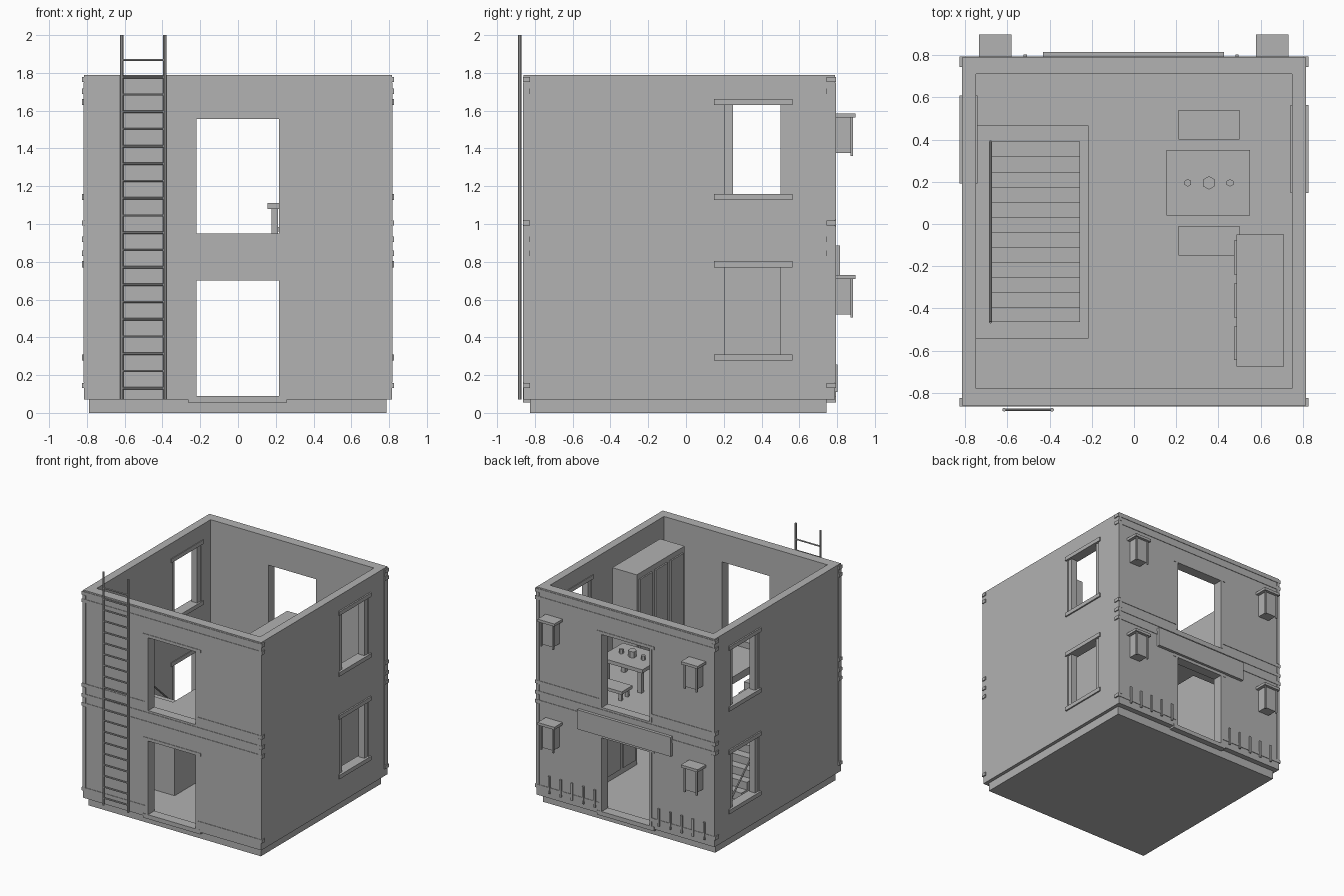
import bpy, bmesh
from mathutils import Matrix, Vector

cube = bpy.data.objects.get("Cube")
if cube:
    bpy.data.objects.remove(cube, do_unlink=True)

grey = bpy.data.materials.new("plain grey")
grey.use_nodes = True
GREY = (0.445, 0.445, 0.445, 1)
grey.diffuse_color = GREY
grey.node_tree.nodes["Principled BSDF"].inputs["Base Color"].default_value = GREY


def finish(name, bm):
    mesh = bpy.data.meshes.new(name)
    bm.to_mesh(mesh)
    bm.free()
    mesh.materials.append(grey)
    obj = bpy.data.objects.new(name, mesh)
    bpy.context.collection.objects.link(obj)
    return obj


def add_box(bm, xs, ys, zs):
    size = [r[1] - r[0] for r in (xs, ys, zs)]
    mid = [(r[1] + r[0]) / 2 for r in (xs, ys, zs)]
    bmesh.ops.create_cube(bm, size=1, matrix=Matrix.Translation(mid) @ Matrix.Diagonal((*size, 1)))


def boxes(name, items):
    bm = bmesh.new()
    for xs, ys, zs in items:
        add_box(bm, xs, ys, zs)
    return finish(name, bm)


def rods(name, items, sides=8):
    bm = bmesh.new()
    for a, b, r in items:
        a, b = Vector(a), Vector(b)
        turn = (b - a).to_track_quat('Z', 'Y').to_matrix().to_4x4()
        bmesh.ops.create_cone(bm, cap_ends=True, segments=sides, radius1=r, radius2=r,
                              depth=(b - a).length, matrix=Matrix.Translation((a + b) / 2) @ turn)
    return finish(name, bm)


# Overall extents
X, FRONT, BACK = 0.815, -0.86, 0.79
IN_X, IN_FRONT, IN_BACK = 0.748, -0.78, 0.71
BOTTOM, TOP, GROUND, UPPER = 0.07, 1.79, 0.085, 0.90
DOOR = (-0.22, 0.217)
STOREYS = [(0.09, 0.70), (0.95, 1.555)]
WINDOWS = [(0.31, 0.77), (1.16, 1.63)]


def wall(name, along, thick, hole, heights, swap):
    """Wall with openings stacked over one another."""
    parts = [((along[0], hole[0]), (BOTTOM, TOP)), ((hole[1], along[1]), (BOTTOM, TOP))]
    levels = [BOTTOM] + [z for h in heights for z in h] + [TOP]
    parts += [(hole, (levels[i], levels[i + 1])) for i in range(0, len(levels), 2)]
    boxes(name, [(thick, a, z) if swap else (a, thick, z) for a, z in parts])


boxes("plinth", [((-0.79, 0.787), (-0.825, 0.745), (0, BOTTOM))])
boxes("ground_floor", [((-IN_X, IN_X), (IN_FRONT, IN_BACK), (BOTTOM, GROUND))])
wall("front_wall", (-X, X), (FRONT, IN_FRONT), DOOR, STOREYS, False)
wall("back_wall", (-X, X), (IN_BACK, BACK), DOOR, STOREYS, False)
for side, name, hole in ((1, "left", (0.165, 0.54)), (-1, "right", (0.21, 0.585))):
    thick = tuple(sorted((side * IN_X, side * X)))
    wall(name + "_wall", (IN_FRONT, IN_BACK), thick, hole, WINDOWS, True)
    # Window jambs, sills and lintels
    deep = tuple(sorted((side * 0.742, side * 0.827)))
    slim = tuple(sorted((side * 0.755, side * 0.808)))
    frame = []
    for lo, hi in WINDOWS:
        frame += [(slim, (hole[0], hole[0] + 0.04), (lo, hi)),
                  (slim, (hole[1] - 0.04, hole[1]), (lo, hi)),
                  (deep, (hole[0] - 0.017, hole[1] + 0.025), (lo - 0.033, lo)),
                  (deep, (hole[0] - 0.017, hole[1] + 0.025), (hi, hi + 0.033))]
    boxes(name + "_window_frames", frame)

# Horizontal beams on front and back, with ends showing at the corners
for name, ys in (("front", (FRONT - 0.004, -0.825)), ("back", (0.745, BACK + 0.004))):
    beams = []
    for z in (1.765, 1.703, 1.005, 0.92, 0.845, 0.145):
        if any(lo < z < hi for lo, hi in STOREYS):
            spans = [(-0.826, DOOR[0] - 0.02), (DOOR[1] + 0.02, 0.826)]
        else:
            spans = [(-0.826, 0.826)]
        beams += [(s, ys, (z - 0.014, z + 0.014)) for s in spans]
    boxes(name + "_beams", beams)
    # Corner boards between the beam ends
    boards = []
    for z in ((0.16, 0.83), (0.86, 0.905), (0.935, 0.99), (1.02, 1.69), (1.718, 1.75)):
        boards += [(s, ys, z) for s in ((-0.819, -0.79), (0.79, 0.819))]
    boxes(name + "_corner_boards", boards)
    # Door surrounds
    trim = []
    for lo, hi in STOREYS:
        trim += [((DOOR[0] - 0.02, DOOR[0]), ys, (lo, hi)), ((DOOR[1], DOOR[1] + 0.02), ys, (lo, hi)),
                 ((DOOR[0] - 0.045, DOOR[1] + 0.045), ys, (hi, hi + 0.025))]
    trim.append(((-0.265, 0.26), ys, (0.055, 0.09)))
    boxes(name + "_door_trim", trim)

# Upper floor around the stairwell
slab = (0.84, UPPER)
boxes("upper_floor", [((-0.215, IN_X), (IN_FRONT, IN_BACK), slab),
                      ((-IN_X, -0.215), (IN_FRONT, -0.54), slab),
                      ((-IN_X, -0.215), (0.465, IN_BACK), slab)])

# Solid stairs rising towards the front, with a handrail
STEPS, Y0, Y1 = 12, 0.39, -0.465
run, rise = (Y0 - Y1) / STEPS, (UPPER - GROUND) / (STEPS + 1)
boxes("stairs", [((-0.68, -0.255), (Y0 - (i + 1) * run, Y0 - i * run), (GROUND, GROUND + (i + 1) * rise))
                 for i in range(STEPS)])
low, high = (-0.68, Y0, 0.27), (-0.68, Y1, 1.06)
rods("handrail", [(low, high, 0.007), ((-0.68, Y0, GROUND), low, 0.006),
                  ((-0.68, Y1, 0.8), high, 0.006)])


def wardrobe(name, y0, z0):
    parts = [((0.485, 0.71), (y0, y0 + 0.625), (z0, z0 + 0.755))]
    for i in range(3):
        y = y0 + 0.03 + i * 0.203
        parts.append(((0.473, 0.485), (y, y + 0.16), (z0 + 0.05, z0 + 0.71)))
    boxes(name, parts)


wardrobe("upper_wardrobe", -0.675, UPPER)
wardrobe("lower_wardrobe", -0.05, GROUND)


def table(name, xs, ys, top, thick, leg, inset):
    parts = [(xs, ys, (top - thick, top))]
    for x in (xs[0] + inset, xs[1] - inset - leg):
        for y in (ys[0] + inset, ys[1] - inset - leg):
            parts.append(((x, x + leg), (y, y + leg), (UPPER, top - thick)))
    boxes(name, parts)


table("table", (0.155, 0.55), (0.04, 0.35), 1.11, 0.03, 0.035, 0.023)
for name, ys in (("back_bench", (0.4, 0.54)), ("front_bench", (-0.15, -0.01))):
    table(name, (0.21, 0.5), ys, 0.985, 0.025, 0.025, 0.015)
rods("tableware", [((x, 0.195, 1.11), (x, 0.195, 1.11 + h), r)
                   for x, h, r in ((0.255, 0.035, 0.018), (0.355, 0.05, 0.032), (0.455, 0.035, 0.018))], 6)

# Ladder
rods("ladder_rails", [((x, -0.88, BOTTOM), (x, -0.88, 2), 0.009) for x in (-0.615, -0.388)])
rods("ladder_rungs", [((-0.615, -0.88, 0.13 + i * 0.0915), (-0.388, -0.88, 0.13 + i * 0.0915), 0.006)
                      for i in range(20)])

# Sign board and short railing bars on the back
boxes("sign_board", [((-0.43, 0.427), (BACK - 0.005, 0.815), (0.725, 0.885))])
boxes("railing_bars", [((x - 0.008, x + 0.008), (BACK - 0.01, BACK + 0.012), (0.11, 0.255))
                       for i in range(5) for x in (0.28 + i * 0.104, -0.308 - i * 0.104)])

# Four wall lanterns
for level, top in (("upper", 1.585), ("lower", 0.73)):
    for name, x in (("left", 0.655), ("right", -0.658)):
        parts = [((x - 0.077, x + 0.077), (BACK, 0.897), (top - 0.022, top)),
                 ((x - 0.05, x + 0.05), (BACK, 0.874), (top - 0.21, top - 0.022))]
        for s in (-1, 1):
            c = x + s * 0.055
            parts.append(((c - 0.006, c + 0.006), (0.872, 0.885), (top - 0.225, top - 0.022)))
        boxes(f"{level}_{name}_lantern", parts)
